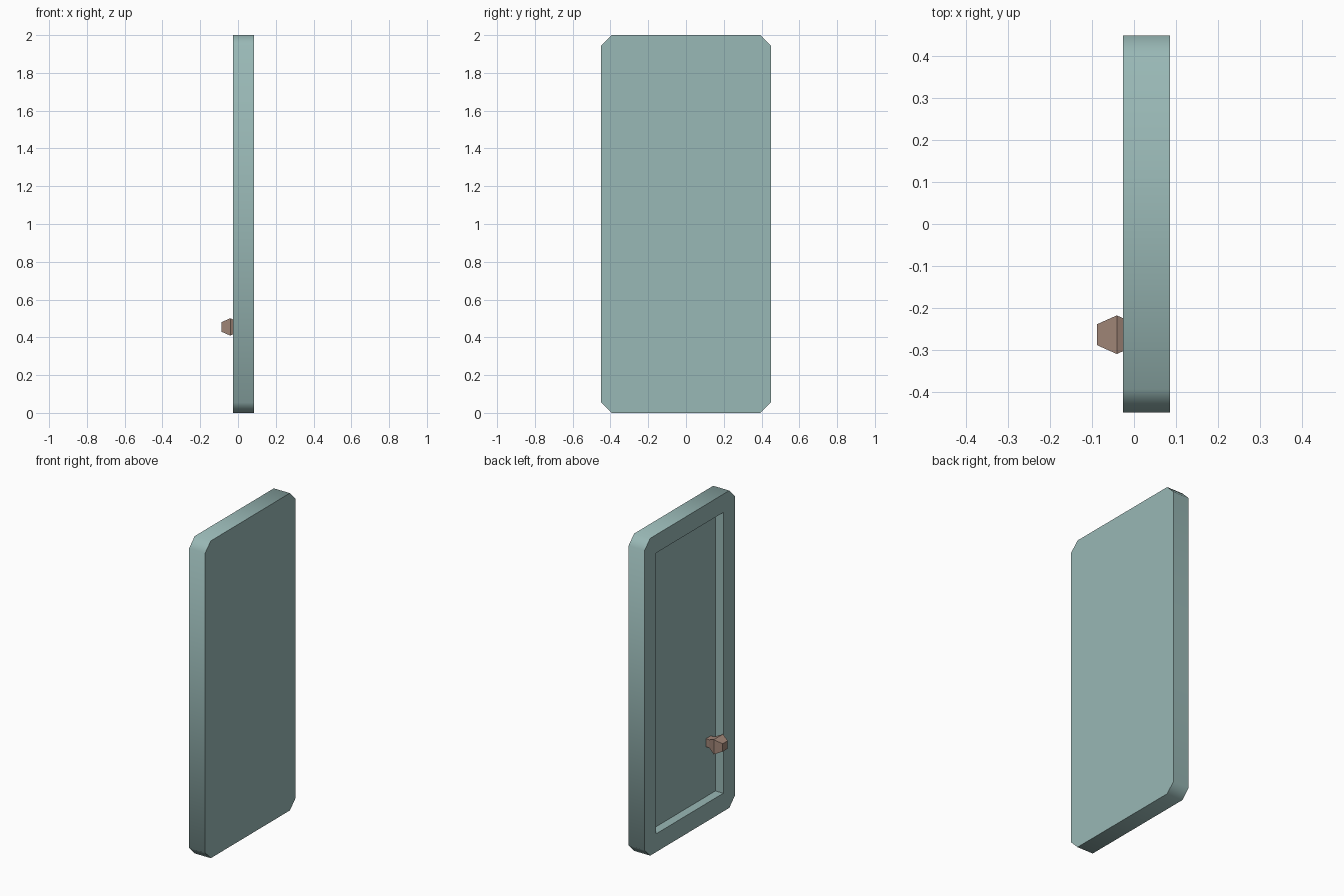
import bpy
import bmesh
import math

old = bpy.data.objects.get("Cube")
if old:
    bpy.data.objects.remove(old, do_unlink=True)


def material(name, rgb):
    m = bpy.data.materials.new(name)
    m.use_nodes = True
    m.diffuse_color = (*rgb, 1)
    m.node_tree.nodes["Principled BSDF"].inputs["Base Color"].default_value = (*rgb, 1)
    return m


def box(name, x0, x1, half_y, z0, z1):
    bpy.ops.mesh.primitive_cube_add(size=1, location=((x0 + x1) / 2, 0, (z0 + z1) / 2))
    ob = bpy.context.object
    ob.name = name
    ob.scale = (x1 - x0, half_y * 2, z1 - z0)
    bpy.ops.object.transform_apply(location=True, rotation=False, scale=True)
    return ob


teal = material("soft teal", (0.318, 0.479, 0.465))
brown = material("dusty brown", (0.35, 0.235, 0.185))

BACK, FRONT, FLOOR = -0.026, 0.086, 0.029
HALF_Y, BORDER, CHAMFER = 0.449, 0.115, 0.055

# Door panel with chamfered corners
door = box("door_panel", BACK, FRONT, HALF_Y, 0, 2)
door.data.materials.append(teal)
bm = bmesh.new()
bm.from_mesh(door.data)
corners = [e for e in bm.edges if abs(e.verts[0].co.x - e.verts[1].co.x) > 0.01]
bmesh.ops.bevel(bm, geom=corners, offset=CHAMFER, segments=1, affect="EDGES")
bm.to_mesh(door.data)
bm.free()

# Rectangular recess in the inner face
cutter = box("recess_cutter", BACK - 0.1, FLOOR, HALF_Y - BORDER, BORDER, 2 - BORDER)
cutter.hide_render = True
cut = door.modifiers.new("recess", "BOOLEAN")
cut.operation = "DIFFERENCE"
cut.solver = "EXACT"
cut.object = cutter
bpy.ops.object.select_all(action="DESELECT")
door.select_set(True)
bpy.context.view_layer.objects.active = door
bpy.ops.object.modifier_apply(modifier=cut.name)
bpy.data.objects.remove(cutter, do_unlink=True)
bpy.ops.object.shade_smooth_by_angle(angle=math.radians(50))

# Square knob on a short stem: (x, half width) rings from the recess outward
rings = [(FLOOR + 0.005, 0.025), (0.006, 0.025), (-0.041, 0.046), (-0.088, 0.025)]
bm = bmesh.new()
loops = [
    [bm.verts.new((x, -0.264 + sy * r, 0.455 + sz * r))
     for sy, sz in ((-1, -1), (1, -1), (1, 1), (-1, 1))]
    for x, r in rings
]
for a, b in zip(loops, loops[1:]):
    for i in range(4):
        j = (i + 1) % 4
        bm.faces.new((a[i], a[j], b[j], b[i]))
bm.faces.new(loops[0])
bm.faces.new(loops[-1])
bmesh.ops.recalc_face_normals(bm, faces=bm.faces)
mesh = bpy.data.meshes.new("door_knob")
bm.to_mesh(mesh)
bm.free()
mesh.materials.append(brown)
knob = bpy.data.objects.new("door_knob", mesh)
bpy.context.collection.objects.link(knob)
